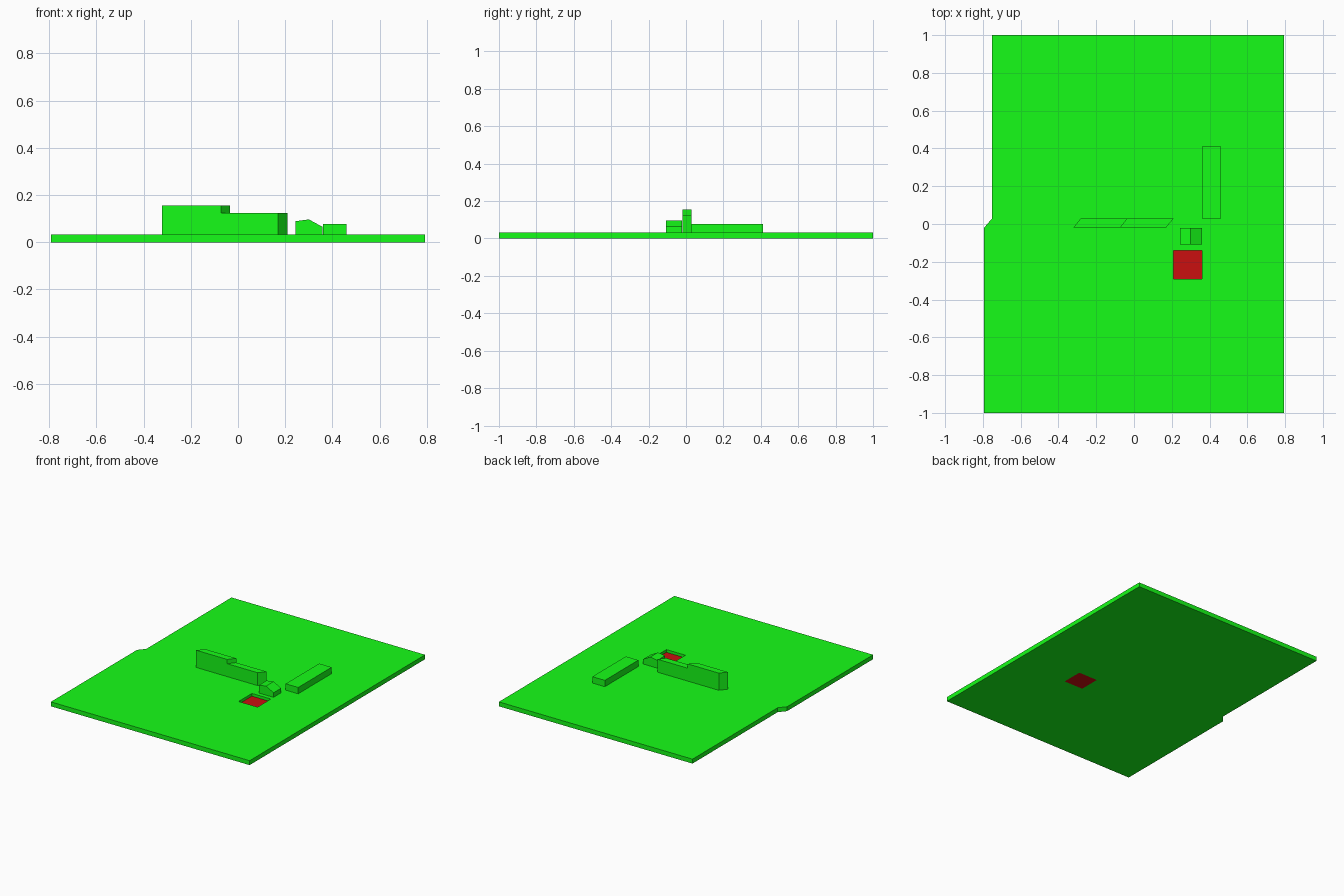
import bpy, bmesh
from mathutils import Vector

if "Cube" in bpy.data.objects:
    bpy.data.objects.remove(bpy.data.objects["Cube"])


def material(name, rgb):
    m = bpy.data.materials.new(name)
    m.diffuse_color = (*rgb, 1)
    m.use_nodes = True
    m.node_tree.nodes["Principled BSDF"].inputs["Base Color"].default_value = m.diffuse_color
    return m


GREEN = material("green", (0.008, 0.98, 0.009))
RED = material("red", (0.59, 0.005, 0.005))
BASE = 0.032  # top of the ground plate


def prism(name, points, sweep, mat=GREEN):
    """Sweep a flat 3D polygon along a vector into a closed solid."""
    bm = bmesh.new()
    face = bm.faces.new([bm.verts.new(p) for p in points])
    top = bmesh.ops.extrude_face_region(bm, geom=[face], use_keep_orig=True)
    verts = [g for g in top["geom"] if isinstance(g, bmesh.types.BMVert)]
    bmesh.ops.translate(bm, verts=verts, vec=Vector(sweep))
    bmesh.ops.recalc_face_normals(bm, faces=bm.faces)
    mesh = bpy.data.meshes.new(name)
    bm.to_mesh(mesh)
    bm.free()
    mesh.materials.append(mat)
    obj = bpy.data.objects.new(name, mesh)
    bpy.context.collection.objects.link(obj)
    return obj


def rect(x0, x1, y0, y1, z):
    return [(x0, y0, z), (x1, y0, z), (x1, y1, z), (x0, y1, z)]


# Ground plate with a notched left edge
plate = prism("ground_plate", [(-0.793, -1, 0), (0.793, -1, 0), (0.793, 1, 0), (-0.752, 1, 0),
                               (-0.752, 0.029, 0), (-0.793, -0.019, 0)], (0, 0, BASE))

# Square pit cut through the plate, with a red floor slab
pit = (0.208, 0.36, -0.291, -0.139)
cutter = prism("pit_cutter", rect(*pit, -0.1), (0, 0, 0.3))
cutter.hide_render = True
cutter.hide_set(True)
cut = plate.modifiers.new("pit", 'BOOLEAN')
cut.operation, cut.solver, cut.object = 'DIFFERENCE', 'EXACT', cutter
prism("pit_floor", rect(*pit, 0), (0, 0, 0.012), RED)

# Stepped wall, sheared so its ends are slanted in plan
prism("stepped_wall", [(x, -0.019, z) for x, z in
                       [(-0.321, BASE), (0.17, BASE), (0.17, 0.125), (-0.073, 0.125),
                        (-0.073, 0.156), (-0.321, 0.156)]], (0.039, 0.048, 0))

# Small block with a lopsided roof
prism("ridged_block", [(x, -0.108, z) for x, z in
                       [(0.243, BASE), (0.359, BASE), (0.359, 0.065), (0.3, 0.097),
                        (0.243, 0.089)]], (0, 0.087, 0))

# Long low block
prism("long_block", rect(0.36, 0.46, 0.029, 0.411, BASE), (0, 0, 0.046))
